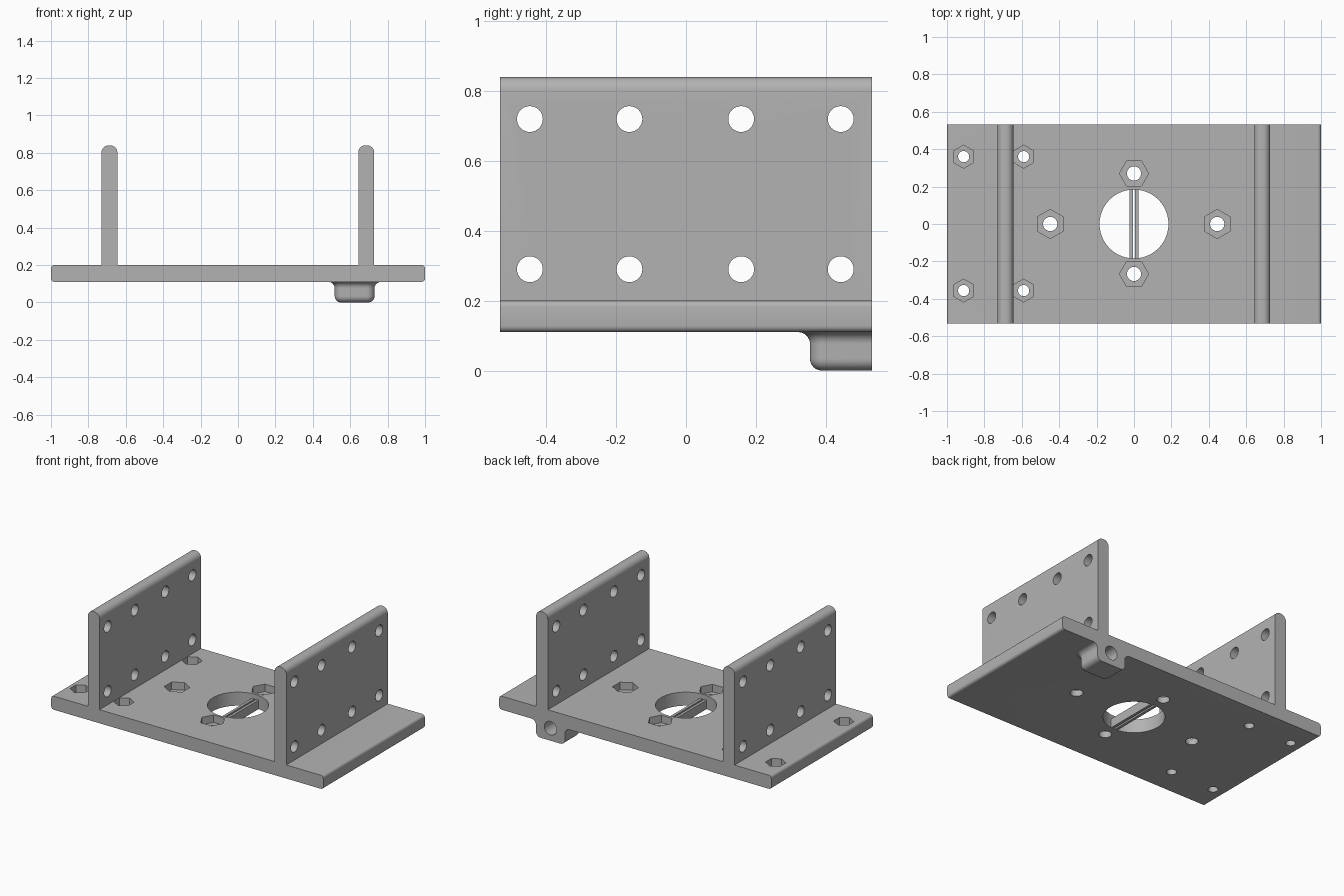
import bpy, bmesh, math
from mathutils import Matrix

cube = bpy.data.objects.get("Cube")
if cube:
    bpy.data.objects.remove(cube, do_unlink=True)

grey = bpy.data.materials.new("plain_grey")
grey.use_nodes = True
colour = (0.45, 0.45, 0.45, 1)
grey.diffuse_color = colour
grey.node_tree.nodes["Principled BSDF"].inputs["Base Color"].default_value = colour

HALF_Y = 0.533
BASE, TOP, WALL_TOP = 0.11, 0.20, 0.84


def make_object(name, bm):
    bmesh.ops.recalc_face_normals(bm, faces=bm.faces)
    mesh = bpy.data.meshes.new(name)
    bm.to_mesh(mesh)
    bm.free()
    mesh.materials.append(grey)
    obj = bpy.data.objects.new(name, mesh)
    bpy.context.collection.objects.link(obj)
    return obj


def arc(cx, cy, r, start, end, steps=8):
    angles = [math.radians(start + (end - start) * i / steps) for i in range(steps + 1)]
    return [(cx + r * math.cos(a), cy + r * math.sin(a)) for a in angles]


def loft(name, rings):
    bm = bmesh.new()
    loops = [[bm.verts.new(p) for p in ring] for ring in rings]
    for a, b in zip(loops, loops[1:]):
        for i in range(len(a)):
            j = (i + 1) % len(a)
            bm.faces.new((a[i], a[j], b[j], b[i]))
    bm.faces.new(loops[0])
    bm.faces.new(loops[-1])
    return make_object(name, bm)


def extrude_y(name, profile, y0, y1):
    return loft(name, [[(x, y, z) for x, z in profile] for y in (y0, y1)])


def prism(sides, radius, depth, centre, axis="Z", turn=0):
    bm = bmesh.new()
    tilt = {"Z": Matrix(), "X": Matrix.Rotation(math.pi / 2, 4, "Y"),
            "Y": Matrix.Rotation(math.pi / 2, 4, "X")}[axis]
    place = Matrix.Translation(centre) @ tilt @ Matrix.Rotation(turn, 4, "Z")
    bmesh.ops.create_cone(bm, cap_ends=True, segments=sides, radius1=radius,
                          radius2=radius, depth=depth, matrix=place)
    return make_object("cutter", bm)


def boolean(target, tool, operation="DIFFERENCE"):
    mod = target.modifiers.new("boolean", "BOOLEAN")
    mod.operation, mod.solver, mod.object = operation, "EXACT", tool
    bpy.context.view_layer.objects.active = target
    bpy.ops.object.modifier_apply(modifier=mod.name)
    bpy.data.objects.remove(tool, do_unlink=True)


# Base plate and two upright walls, one continuous cross-section
def wall_outline(x0, x1, r=0.038):
    return ([(x1, TOP)] + arc(x1 - r, WALL_TOP - r, r, 0, 90)
            + arc(x0 + r, WALL_TOP - r, r, 90, 180) + [(x0, TOP)])


e = 0.018
profile = (arc(-1 + e, BASE + e, e, 180, 270, 5) + arc(1 - e, BASE + e, e, 270, 360, 5)
           + arc(1 - e, TOP - e, e, 0, 90, 5)
           + wall_outline(0.643, 0.728) + wall_outline(-0.73, -0.645)
           + arc(-1 + e, TOP - e, e, 90, 180, 5))
bracket = extrude_y("bracket_body", profile, -HALF_Y, HALF_Y)


# Filleted boss below the plate
def boss_ring(offset, z, x0=0.517, x1=0.73, y0=0.355, r=0.042):
    x0, x1, y0, r = x0 - offset, x1 + offset, y0 - offset, r + offset
    outline = ([(x0, HALF_Y)] + arc(x0 + r, y0 + r, r, 180, 270)
               + arc(x1 - r, y0 + r, r, 270, 360) + [(x1, HALF_Y)])
    return [(x, y, z) for x, y in outline]


f = 0.034
sections = [(x, z) for x, z in arc(-f, f, f, 270, 360)]
sections += [(x, z) for x, z in arc(f, BASE - f, f, 180, 90)]
sections.append((f, BASE + 0.02))
boss = loft("boss", [boss_ring(o, z) for o, z in sections])
boolean(bracket, boss, "UNION")

# Blind hole in the back of the boss
boolean(bracket, prism(40, 0.045, 0.3, (0.623, HALF_Y, 0.083), "Y"))

# Wall holes
for y in (-0.447, -0.162, 0.158, 0.443):
    for z in (0.29, 0.72):
        boolean(bracket, prism(32, 0.037, 1.8, (0, y, z), "X"))

# Round opening in the plate
boolean(bracket, prism(72, 0.184, 0.3, (0, 0, BASE)))

# Screw holes with hexagonal nut pockets
POCKET = 0.05
small = [(x, y) for x in (-0.911, -0.59) for y in (-0.356, 0.36)]
nuts = [(x, y, 0.0615, 0.03, 0) for x, y in small]
nuts += [(x, 0, 0.078, 0.038, 0) for x in (-0.448, 0.445)]
nuts += [(0, y, 0.078, 0.038, math.pi / 6) for y in (-0.267, 0.27)]
for x, y, hex_r, hole_r, turn in nuts:
    boolean(bracket, prism(32, hole_r, 0.3, (x, y, BASE)))
    boolean(bracket, prism(6, hex_r, POCKET * 2, (x, y, TOP), turn=turn))

# Pair of thin bars across the opening
for side, name in ((-1, "left"), (1, "right")):
    inner, outer = side * 0.006, side * 0.024
    bar = [(inner, BASE), (outer, BASE), (outer, 0.17), (inner, 0.17)]
    extrude_y("opening_bar_" + name, bar, -0.184, 0.184)

# Smooth curved surfaces, keep edges sharp
bpy.ops.object.select_all(action="DESELECT")
for obj in bpy.context.scene.objects:
    if obj.type == "MESH":
        obj.select_set(True)
        bpy.context.view_layer.objects.active = obj
bpy.ops.object.shade_smooth_by_angle(angle=math.radians(30))
